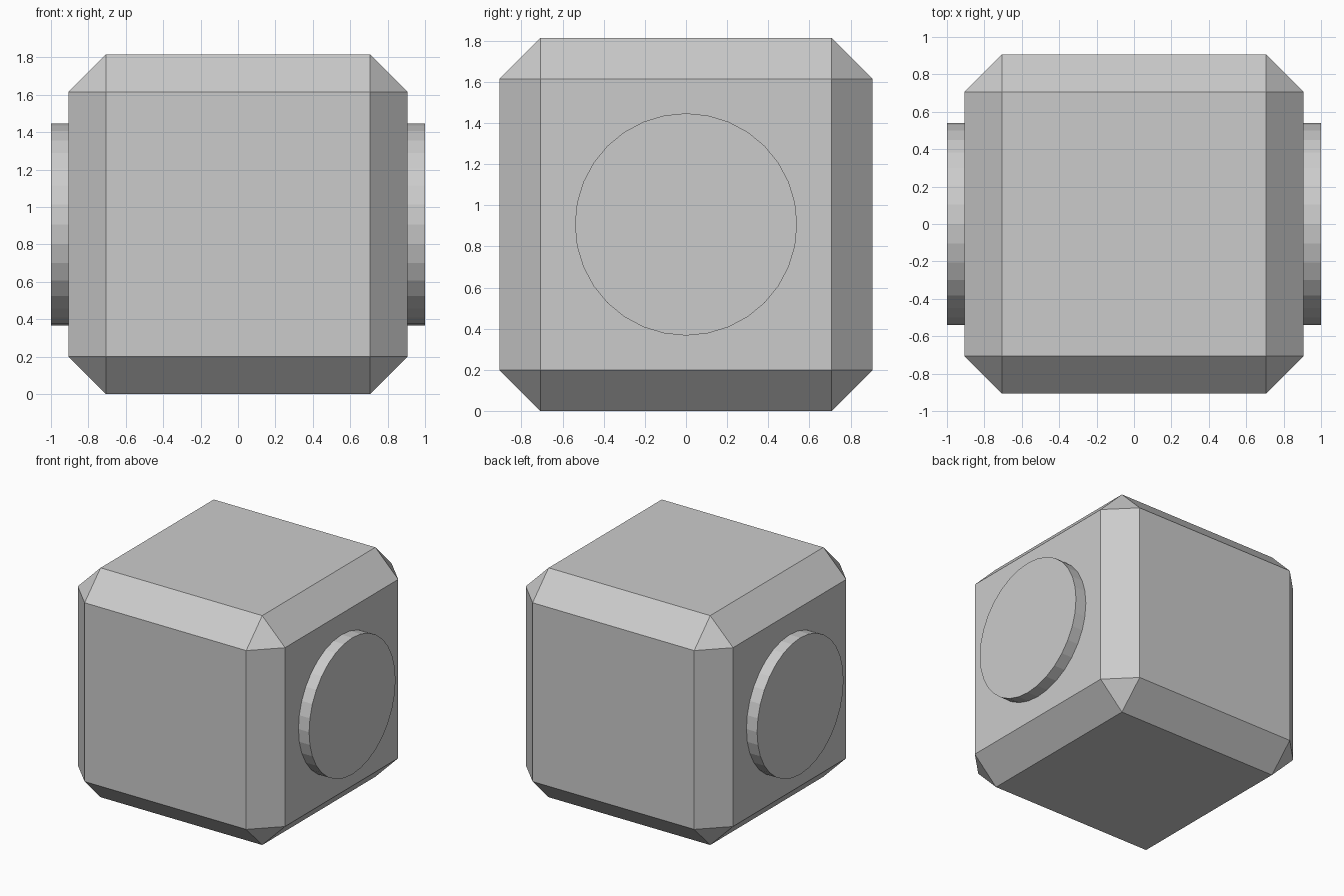
import bpy
import bmesh
from math import pi
from mathutils import Matrix

if "Cube" in bpy.data.objects:
    bpy.data.objects.remove(bpy.data.objects["Cube"])

HALF = 0.907      # half the block's side
CHAMFER = 0.2
DISC_RADIUS = 0.54


def finish(name, bm):
    mesh = bpy.data.meshes.new(name)
    bm.to_mesh(mesh)
    bm.free()
    obj = bpy.data.objects.new(name, mesh)
    obj.location.z = HALF
    bpy.context.collection.objects.link(obj)
    return obj


# Chamfered block
bm = bmesh.new()
bmesh.ops.create_cube(bm, size=2 * HALF)
bmesh.ops.bevel(bm, geom=bm.edges[:], offset=CHAMFER, offset_type='OFFSET',
                segments=1, affect='EDGES')
finish("block", bm)

# Round axle through the block, showing as a raised disc on each side
bm = bmesh.new()
bmesh.ops.create_cone(bm, cap_ends=True, segments=32, radius1=DISC_RADIUS,
                      radius2=DISC_RADIUS, depth=2.0,
                      matrix=Matrix.Rotation(pi / 2, 4, 'Y'))
finish("side_discs", bm)
